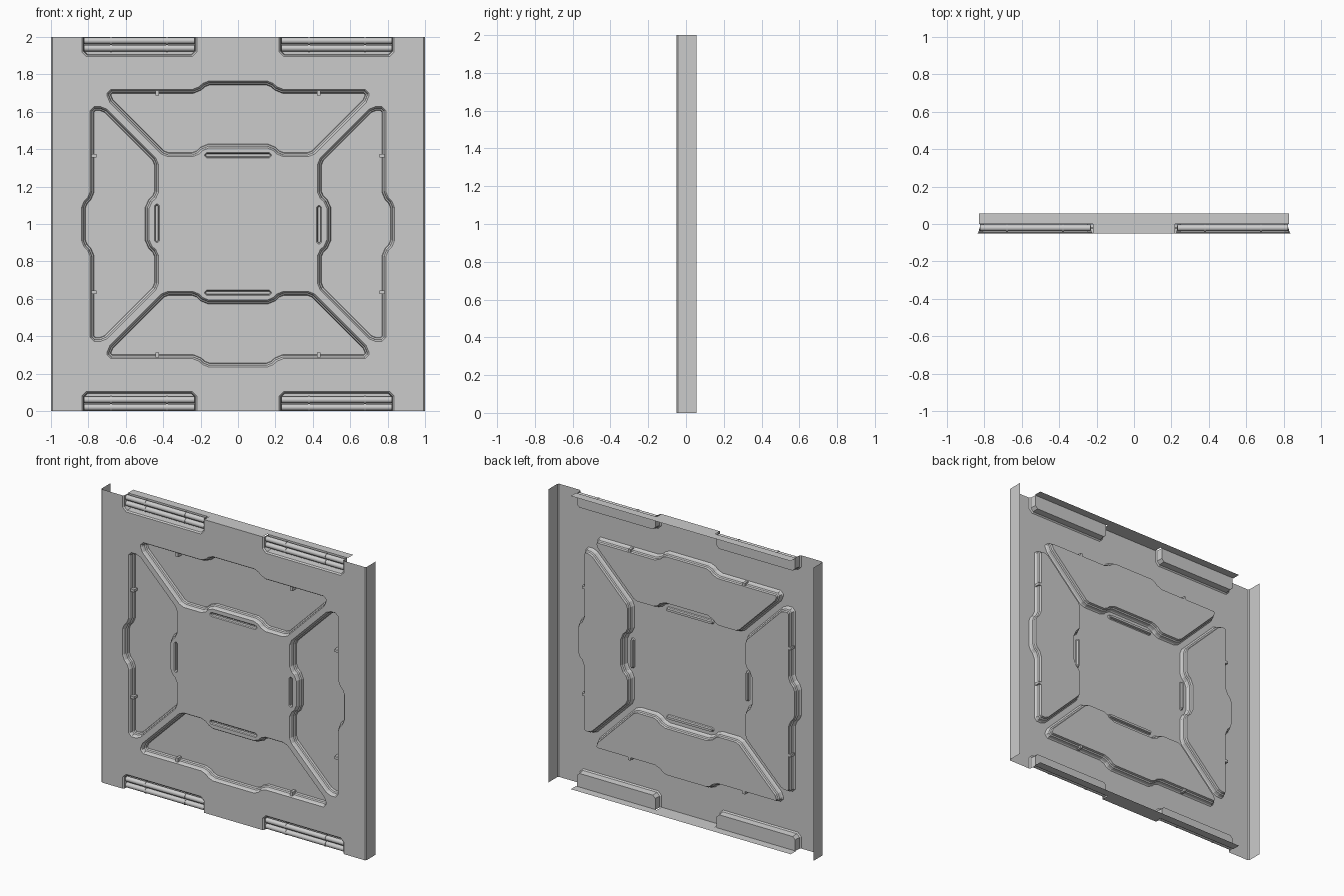
import bpy, bmesh, math
from mathutils import Vector
from mathutils.geometry import tessellate_polygon

if "Cube" in bpy.data.objects:
    bpy.data.objects.remove(bpy.data.objects["Cube"])

FRONT, BACK, FLOOR = -0.05, 0.056, 0.0


def chamfer(pts, c, closed=True):
    """Cut the corners of a polyline."""
    out, n = [], len(pts)
    for i, p in enumerate(pts):
        p = Vector(p)
        if not closed and i in (0, n - 1):
            out.append(p)
            continue
        for q in (Vector(pts[i - 1]), Vector(pts[(i + 1) % n])):
            d = q - p
            out.append(p + d.normalized() * min(c, d.length * 0.4))
    return out


def inset(pts, d, closed=True):
    """Mitred offset to the left of the path."""
    n, out = len(pts), []
    for i, p in enumerate(pts):
        a = (p - pts[i - 1]).normalized()
        b = (pts[(i + 1) % n] - p).normalized()
        if not closed and i == 0:
            a = b
        if not closed and i == n - 1:
            b = a
        n1, n2 = Vector((-a.y, a.x)), Vector((-b.y, b.x))
        out.append(p + (n1 + n2) * d / (1 + n1.dot(n2)))
    return out


def half_turn(pts):
    return [Vector((-p[0], 2 - p[1])) for p in pts]


def mirror_x(half):
    return half + [(-x, z) for x, z in reversed(half)]


bm = bmesh.new()


def quad(*co):
    bm.faces.new([bm.verts.new(c) for c in co])


def recess(path, profile, closed=True):
    """Stepped walls down to a flat floor; profile is (inset, y)."""
    prev = None
    for d, y in profile:
        loop = [bm.verts.new((p.x, y, p.y)) for p in inset(path, d, closed)]
        if prev:
            n = len(loop)
            for i in range(n if closed else n - 1):
                j = (i + 1) % n
                bm.faces.new((prev[i], prev[j], loop[j], loop[i]))
        prev = loop
    bm.faces.new(prev)


# outlines of the recessed panels
top_half = [(0.175, 1.765), (-0.175, 1.765), (-0.222, 1.72), (-0.70, 1.72),
            (-0.70, 1.665), (-0.395, 1.36), (-0.222, 1.36), (-0.175, 1.407),
            (0.175, 1.407), (0.222, 1.36), (0.395, 1.36), (0.70, 1.665),
            (0.70, 1.72), (0.222, 1.72)]
side_half = [(-0.715, 1.628), (-0.79, 1.628), (-0.79, 1.155), (-0.837, 1.108)]
side_inner = [(-0.475, 1.105), (-0.425, 1.15), (-0.425, 1.338)]
side = (side_half + [(x, 2 - z) for x, z in reversed(side_half)]
        + [(x, 2 - z) for x, z in reversed(side_inner)] + side_inner)
panels = [chamfer(top_half, 0.02), chamfer(side, 0.02)]
panels += [half_turn(p) for p in panels]

# small slits in the central square
slits = [chamfer([(-0.178, 1.353), (0.178, 1.353), (0.178, 1.382), (-0.178, 1.382)], 0.01),
         chamfer([(-0.447, 0.9), (-0.42, 0.9), (-0.42, 1.107), (-0.447, 1.107)], 0.01)]
slits += [half_turn(s) for s in slits]

# open slots at the top and bottom edges
slot_l = chamfer([(-0.835, 2), (-0.835, 1.895), (-0.22, 1.895), (-0.22, 2)], 0.025, False)
slot_r = [Vector((p.x + 1.055, p.y)) for p in slot_l]
low_l, low_r = half_turn(slot_r), half_turn(slot_l)

# front plate with all openings
outer = ([Vector((-0.992, 0))] + low_l[::-1] + low_r[::-1]
         + [Vector((0.992, 0)), Vector((0.992, 2))]
         + slot_r[::-1] + slot_l[::-1] + [Vector((-0.992, 2))])
loops = [outer] + panels + slits
loops3 = [[Vector((p.x, p.y, 0)) for p in l] for l in loops]
verts = [bm.verts.new((p.x, FRONT, p.y)) for l in loops for p in l]
for t in tessellate_polygon(loops3):
    a, b, c = (verts[i] for i in t)
    if (b.co - a.co).cross(c.co - a.co).y > 0:
        b, c = c, b
    if (b.co - a.co).cross(c.co - a.co).length > 1e-9:
        bm.faces.new((a, b, c))

# recess walls and floors
for p in panels:
    recess(p, [(0, FRONT), (0.006, -0.043), (0.010, -0.024), (0.018, -0.019), (0.021, -0.004)])
for s in slits:
    recess(s, [(0, FRONT), (0.005, -0.045), (0.007, -0.03)])
for s in (slot_l, slot_r, low_l, low_r):
    recess(s, [(0, FRONT), (0.008, -0.042), (0.012, FLOOR)], False)

# side flanges with a chamfered front edge
for s in (-1, 1):
    for (x0, y0), (x1, y1) in (((0.992, FRONT), (1, -0.042)), ((1, -0.042), (1, BACK))):
        q = [(s * x0, y0, 0), (s * x1, y1, 0), (s * x1, y1, 2), (s * x0, y0, 2)]
        quad(*(q if s > 0 else q[::-1]))

# top and bottom flanges
for z in (0, 2):
    for x0, x1, y in ((-0.83, -0.22, FLOOR), (-0.22, 0.22, FRONT), (0.22, 0.83, FLOOR)):
        q = [(x0, y, z), (x1, y, z), (x1, BACK, z), (x0, BACK, z)]
        quad(*(q if z else q[::-1]))

bmesh.ops.remove_doubles(bm, verts=bm.verts, dist=0.0002)
me = bpy.data.meshes.new("wall_panel")
bm.to_mesh(me)
bm.free()
bpy.context.collection.objects.link(bpy.data.objects.new("wall_panel", me))


# small tabs on the outer edges of the recessed panels
def tab(x, z, sx, sz):
    bpy.ops.mesh.primitive_cube_add(size=1, location=(x, -0.024, z))
    o = bpy.context.object
    o.name = "edge_tab"
    o.scale = (sx, 0.036, sz)


for s in (-1, 1):
    for t in (-1, 1):
        tab(s * 0.432, 1 + t * 0.703, 0.018, 0.034)
        tab(s * 0.773, 1 + t * 0.365, 0.034, 0.018)


# pipes with collars inside the edge slots
def rod(name, x, z, r, length):
    bpy.ops.mesh.primitive_cylinder_add(vertices=12, radius=r, depth=length,
                                        location=(x, -0.021, z),
                                        rotation=(0, math.pi / 2, 0))
    bpy.context.object.name = name
    bpy.ops.object.shade_smooth_by_angle(angle=math.radians(40))


for s in (-1, 1):
    for z in (0.02, 0.06, 1.94, 1.98):
        rod("slot_pipe", s * 0.5275, z, 0.017, 0.59)
        for x in (0.38, 0.68):
            rod("pipe_collar", s * x if s < 0 else x, z, 0.0195, 0.01)
